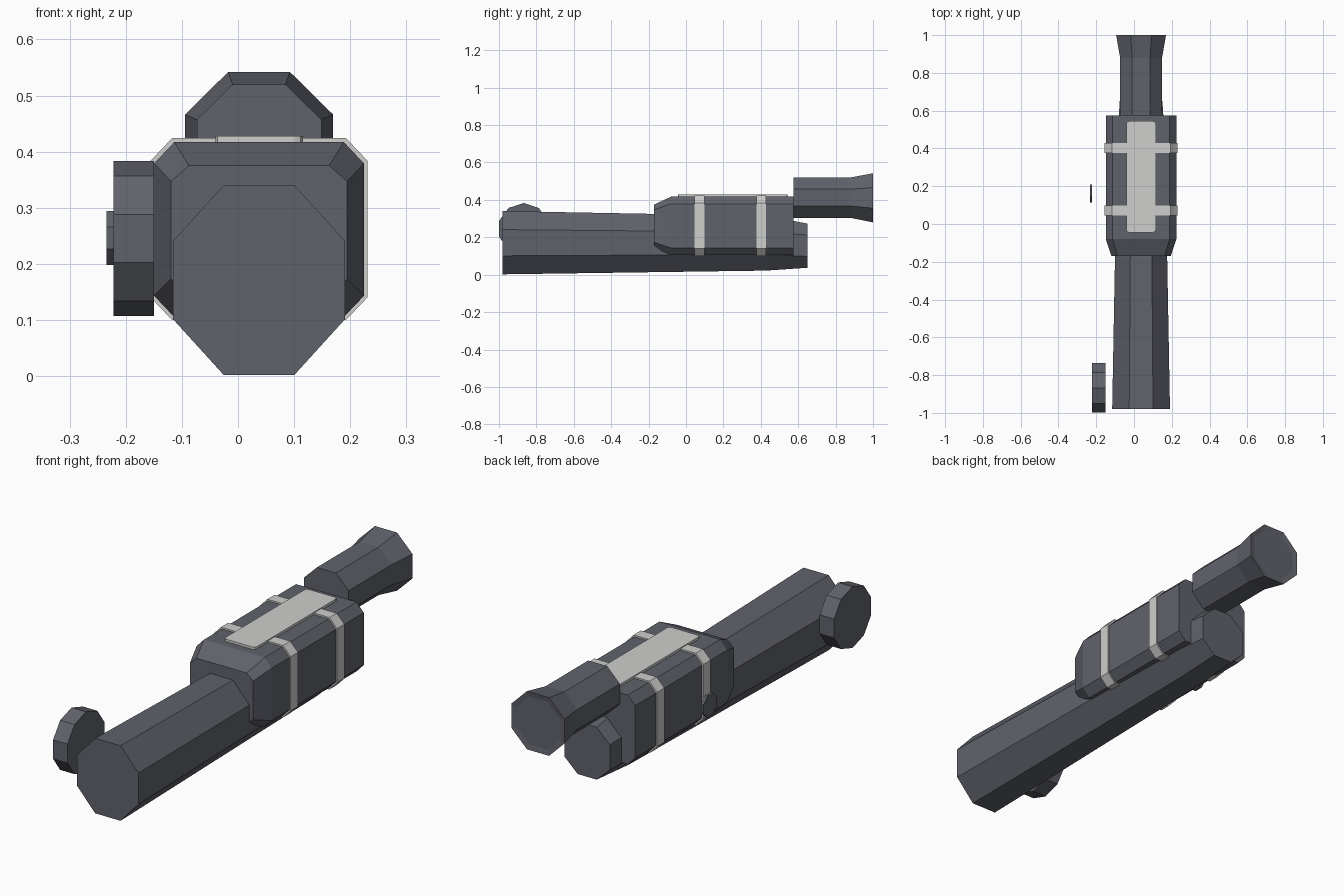
import bpy, bmesh, math
from mathutils import Vector

if "Cube" in bpy.data.objects:
    bpy.data.objects.remove(bpy.data.objects["Cube"])


def material(name, rgb):
    m = bpy.data.materials.new(name)
    m.use_nodes = True
    m.diffuse_color = (*rgb, 1)
    bsdf = m.node_tree.nodes["Principled BSDF"]
    bsdf.inputs["Base Color"].default_value = (*rgb, 1)
    bsdf.inputs["Roughness"].default_value = 0.8
    return m


SLATE = material("slate grey", (0.118, 0.123, 0.148))
PALE = material("pale grey", (0.62, 0.62, 0.61))
AXIS_X = 0.0375  # centre line shared by tube, housing and eyepiece


def finish(name, bm, mat):
    bmesh.ops.recalc_face_normals(bm, faces=bm.faces)
    me = bpy.data.meshes.new(name)
    bm.to_mesh(me)
    bm.free()
    me.materials.append(mat)
    ob = bpy.data.objects.new(name, me)
    bpy.context.collection.objects.link(ob)
    return ob


def octagon(y, w, h, flat_w, flat_h, z):
    """Eight corners of a chamfered rectangle in the xz plane."""
    half = [(flat_w, h), (w, flat_h), (w, -flat_h), (flat_w, -h)]
    pts = half + [(-a, b) for a, b in reversed(half)]
    return [Vector((AXIS_X + a, y, z + b)) for a, b in pts]


def loft(name, sections, mat, recess=False):
    """Skin a row of octagons and cap both ends."""
    bm = bmesh.new()
    rings = [[bm.verts.new(p) for p in octagon(*s)] for s in sections]
    for a, b in zip(rings, rings[1:]):
        for i in range(8):
            j = (i + 1) % 8
            bm.faces.new((a[i], a[j], b[j], b[i]))
    bm.faces.new(rings[0])
    cap = bm.faces.new(rings[-1])
    if recess:
        bm.normal_update()
        bmesh.ops.inset_region(bm, faces=[cap], thickness=0.025)
        bmesh.ops.translate(bm, verts=cap.verts, vec=(0, -0.004, 0))
    return finish(name, bm, mat)


def disc(name, sides, radius, x0, x1, y, z, turn):
    """Flat-sided disc with its axis along x."""
    bm = bmesh.new()
    ring = []
    for i in range(sides):
        a = turn + math.tau * i / sides
        ring.append(bm.verts.new((x0, y + radius * math.cos(a), z + radius * math.sin(a))))
    face = bm.faces.new(ring)
    out = bmesh.ops.extrude_face_region(bm, geom=[face])["geom"]
    moved = [v for v in out if isinstance(v, bmesh.types.BMVert)]
    bmesh.ops.translate(bm, verts=moved, vec=(x1 - x0, 0, 0))
    return finish(name, bm, SLATE)


# Main tube: tapers slowly, then faster at the rear
loft("main_tube", [
    (-0.98, 0.153, 0.169, 0.063, 0.07, 0.171),
    (0.43, 0.127, 0.146, 0.053, 0.06, 0.168),
    (0.65, 0.113, 0.118, 0.047, 0.057, 0.155),
], SLATE)

# Housing with a tapered front
loft("housing", [
    (-0.17, 0.157, 0.115, 0.125, 0.087, 0.26),
    (-0.08, 0.187, 0.156, 0.151, 0.118, 0.261),
    (0.575, 0.187, 0.156, 0.151, 0.118, 0.261),
], SLATE)

# Eyepiece with flared rear rim
loft("eyepiece", [
    (0.575, 0.111, 0.108, 0.047, 0.045, 0.412),
    (0.88, 0.111, 0.108, 0.047, 0.045, 0.412),
    (1.0, 0.132, 0.131, 0.055, 0.055, 0.411),
], SLATE, recess=True)

# Straps around the housing
for label, y in (("front", 0.072), ("rear", 0.402)):
    loft(label + "_strap", [
        (y + d, 0.193, 0.162, 0.155, 0.122, 0.262) for d in (-0.026, 0.026)
    ], PALE)

# Top plate with rounded corners
bm = bmesh.new()
bmesh.ops.create_cube(bm, size=1)
bmesh.ops.scale(bm, vec=(0.156, 0.588, 0.016), verts=bm.verts)
bmesh.ops.translate(bm, vec=(AXIS_X, 0.25, 0.42), verts=bm.verts)
uprights = [e for e in bm.edges if abs(e.verts[0].co.z - e.verts[1].co.z) > 0.01]
bmesh.ops.bevel(bm, geom=uprights, offset=0.013, segments=2, profile=0.5, affect='EDGES')
finish("top_plate", bm, PALE)

# Side discs
disc("front_side_disc", 10, 0.138, -0.222, -0.15, -0.868, 0.245, math.pi / 2)
disc("small_side_disc", 8, 0.052, -0.234, -0.222, 0.162, 0.246, math.pi / 8)
